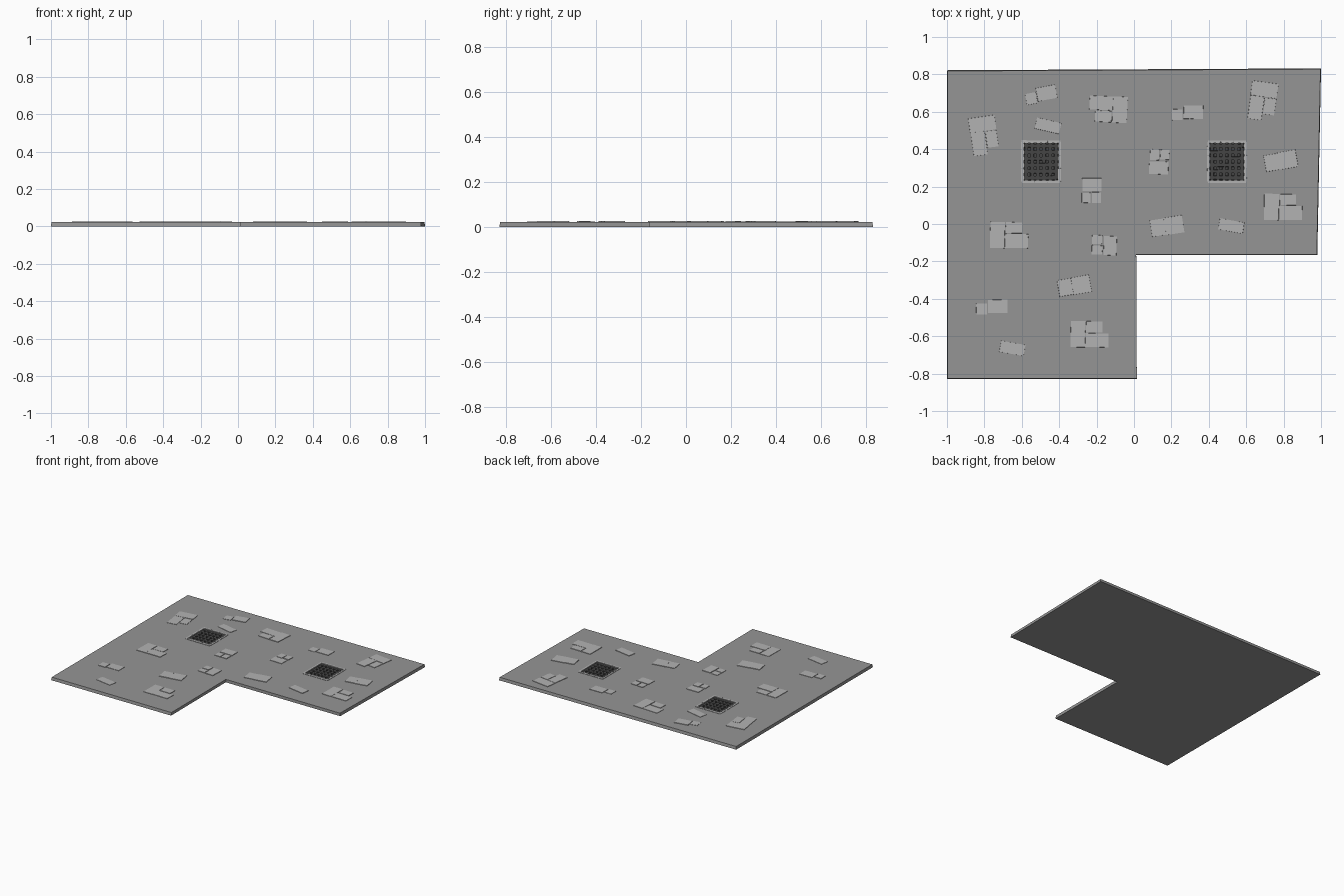
import bpy, bmesh, math, random
from mathutils import Matrix, Vector

if "Cube" in bpy.data.objects:
    bpy.data.objects.remove(bpy.data.objects["Cube"])

random.seed(4)
TOP = 0.022      # slab surface
TILE = 0.026     # top of the raised stones


def material(name, v):
    m = bpy.data.materials.new(name)
    m.diffuse_color = (v, v, v, 1)
    m.use_nodes = True
    m.node_tree.nodes["Principled BSDF"].inputs["Base Color"].default_value = m.diffuse_color
    return m


slab_mat = material("slab_grey", 0.3)
stone_mat = material("stone_grey", 0.45)
iron_mat = material("iron_dark", 0.06)


def finish(bm, name, mat):
    bmesh.ops.recalc_face_normals(bm, faces=bm.faces)
    me = bpy.data.meshes.new(name)
    bm.to_mesh(me)
    bm.free()
    ob = bpy.data.objects.new(name, me)
    bpy.context.collection.objects.link(ob)
    if mat:
        me.materials.append(mat)
    return ob


def add_box(bm, x, y, w, h, z0, z1, jitter=0, taper=0):
    for v in bmesh.ops.create_cube(bm, size=1)["verts"]:
        t = taper if v.co.z > 0 else 0
        v.co = Vector((x + v.co.x * (w - t) + random.uniform(-jitter, jitter),
                       y + v.co.y * (h - t) + random.uniform(-jitter, jitter),
                       (z0 + z1) / 2 + v.co.z * (z1 - z0)))


# L-shaped floor slab, extruded from its outline, sides leaning in slightly
outline = [(-1, -.83), (.015, -.83), (.012, -.165), (.98, -.165), (1, .832), (-1, .822)]
bm = bmesh.new()
face = bm.faces.new([bm.verts.new((x, y, 0)) for x, y in outline])
ext = bmesh.ops.extrude_face_region(bm, geom=[face], use_keep_orig=True)["geom"]
for v in ext:
    if isinstance(v, bmesh.types.BMVert):
        v.co = (v.co.x * .997, v.co.y * .995, TOP)
slab = finish(bm, "floor_slab", slab_mat)

# Drain pits cut into the slab
DRAINS = [(-.497, .333), (.497, .333)]
bm = bmesh.new()
for x, y in DRAINS:
    add_box(bm, x, y, .19, .205, .010, .05)
cutter = finish(bm, "pit_cutter", None)
cutter.hide_render = True
cutter.hide_viewport = True
cut = slab.modifiers.new("pits", 'BOOLEAN')
cut.operation = 'DIFFERENCE'
cut.solver = 'EXACT'
cut.object = cutter

# Drain grates: dark floor, crossing bars, and a broken stone rim
for n, (x, y) in enumerate(DRAINS):
    bm = bmesh.new()
    add_box(bm, x, y, .19, .205, .009, .0115)
    for i in range(6):
        s = (i - 2.5) / 6
        add_box(bm, x + s * .19, y, .018, .205, .013, .020, jitter=.002)
        add_box(bm, x, y + s * .205, .19, .018, .014, .021, jitter=.002)
    finish(bm, f"drain_grate_{n}", iron_mat)
    bm = bmesh.new()
    for s in (-1, 1):
        for k in (-1, 0, 1):
            add_box(bm, x + s * .099, y + k * .071, .014, .069, .015, .0245, jitter=.001)
            add_box(bm, x + k * .069, y + s * .107, .067, .014, .015, .0245, jitter=.001)
    finish(bm, f"drain_rim_{n}", stone_mat)

# Four stone arrangements; each stone is offset x, offset y, width, depth
SINGLE = [(0, 0, .135, .062)]
SMALL_PAIR = [(-.052, -.01, .06, .062), (.034, .004, .107, .074)]
LARGE_PAIR = [(-.048, 0, .078, .09), (.038, 0, .1, .094)]
LARGE_TRIO = [(-.08, 0, .08, .143), (.007, .04, .09, .062), (.022, -.031, .128, .077)]
SMALL_TRIO = [(-.038, .03, .055, .05), (-.037, -.025, .06, .05), (.033, 0, .07, .105)]

# Where each arrangement lies: x, y, turn in degrees
LAYOUT = {
    "single_stone": (SINGLE, [(-.46, .525, -13), (.52, -.01, -10), (-.65, -.665, -10)]),
    "small_pair": (SMALL_PAIR, [(-.5, .69, 11), (.284, .594, 0), (-.763, -.445, 0)]),
    "large_pair": (LARGE_PAIR, [(.785, .337, 10), (.176, -.012, 9), (-.32, -.331, 10)]),
    "large_trio": (LARGE_TRIO, [(-.22, -.59, -1), (-.65, -.06, -1), (.815, .09, -1),
                                (-.8, .456, -82), (.686, .64, -98), (-.155, .615, 177)]),
    "small_trio": (SMALL_TRIO, [(-.16, -.115, -2), (.133, .333, -92), (-.225, .178, 90)]),
}
for name, (stones, places) in LAYOUT.items():
    for n, (x, y, turn) in enumerate(places):
        bm = bmesh.new()
        for sx, sy, w, h in stones:
            add_box(bm, sx, sy, w, h, .015, TILE - random.uniform(0, .002), .001, .003)
        bm.transform(Matrix.Translation((x, y, 0)) @ Matrix.Rotation(math.radians(turn), 4, 'Z'))
        finish(bm, f"{name}_{n}", stone_mat)
